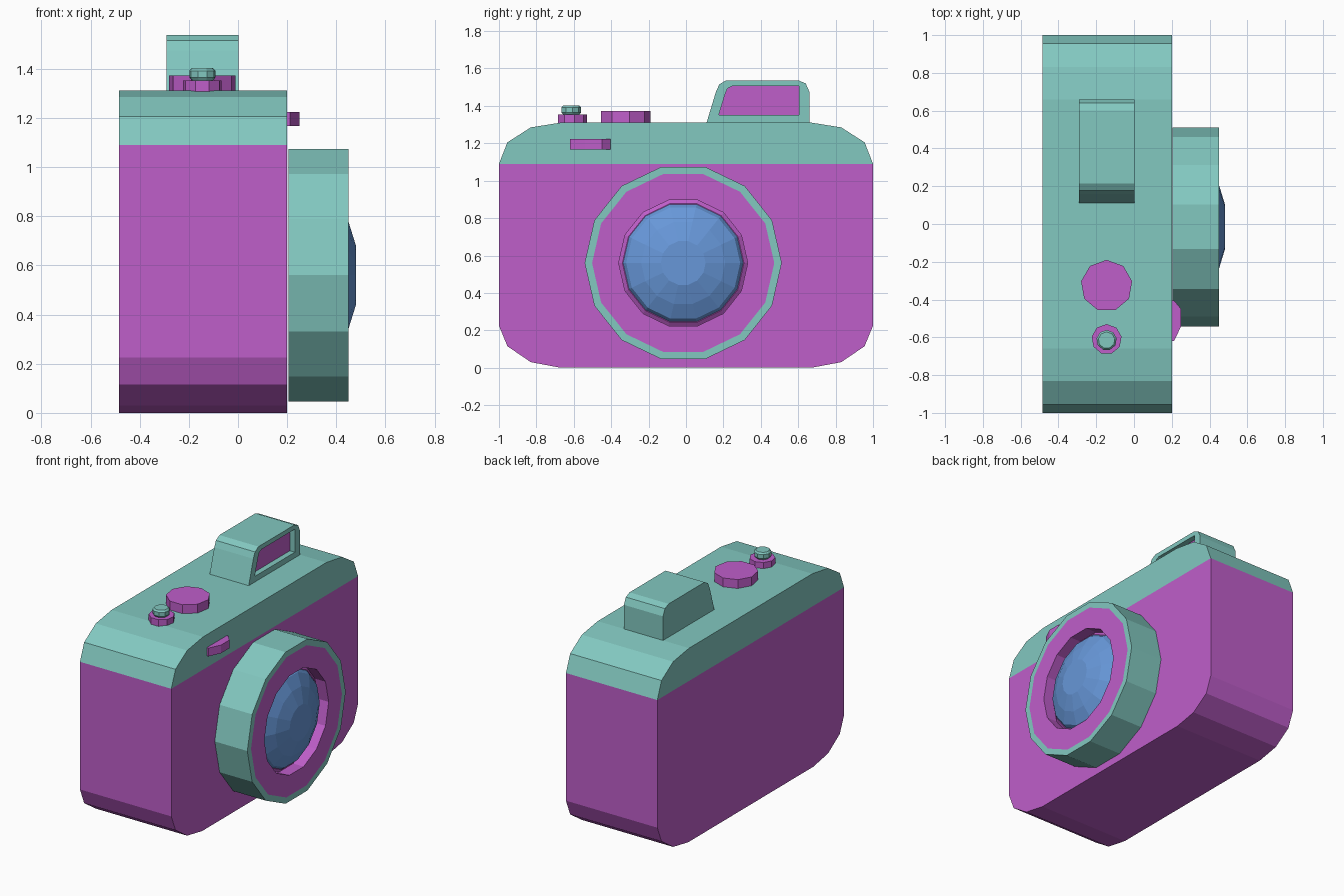
import bpy, bmesh, math
from mathutils import Vector

cube = bpy.data.objects.get("Cube")
if cube:
    bpy.data.objects.remove(cube, do_unlink=True)


def make_material(name, rgb):
    mat = bpy.data.materials.new(name)
    mat.use_nodes = True
    color = (*rgb, 1)
    mat.diffuse_color = color
    mat.node_tree.nodes["Principled BSDF"].inputs["Base Color"].default_value = color
    return mat


TEAL, MAGENTA, BLUE = 0, 1, 2
materials = [
    make_material("teal", (0.225, 0.58, 0.53)),
    make_material("magenta", (0.52, 0.112, 0.59)),
    make_material("lens blue", (0.135, 0.31, 0.69)),
]


def loft(name, rings, bands, caps):
    """Join matching rings with quads and close both ends."""
    bm = bmesh.new()
    loops = [[bm.verts.new(p) for p in ring] for ring in rings]
    n = len(loops[0])
    for a, b, mat in zip(loops, loops[1:], bands):
        for i in range(n):
            j = (i + 1) % n
            bm.faces.new((a[i], a[j], b[j], b[i])).material_index = mat
    bm.faces.new(loops[0][::-1]).material_index = caps[0]
    bm.faces.new(loops[-1]).material_index = caps[1]
    bmesh.ops.recalc_face_normals(bm, faces=bm.faces)
    mesh = bpy.data.meshes.new(name)
    bm.to_mesh(mesh)
    bm.free()
    for mat in materials:
        mesh.materials.append(mat)
    obj = bpy.data.objects.new(name, mesh)
    bpy.context.collection.objects.link(obj)
    return obj


def side_ring(x, profile):
    return [Vector((x, y, z)) for y, z in profile]


def circle(radius, sides, phase=0):
    return [(radius * math.cos(phase + math.tau * i / sides),
             radius * math.sin(phase + math.tau * i / sides)) for i in range(sides)]


def lens_part(name, steps, bands, caps):
    """Turned part around the lens axis; steps are (x, radius)."""
    rings = [side_ring(x, [(y - 0.015, z + 0.56) for y, z in circle(r, 14)])
             for x, r in steps]
    return loft(name, rings, bands, caps)


def knob(name, x, y, steps, mat):
    """Nine-sided upright part; steps are (z, radius)."""
    rings = [[(x + u, y + v, z) for u, v in circle(r, 9, math.pi / 2)]
             for z, r in steps]
    return loft(name, rings, [mat] * (len(steps) - 1), (mat, mat))


# Body with chamfered corners, split into a lower case and a top cover
half = [(0.67, 0), (0.83, 0.03), (0.955, 0.115), (1, 0.225),
        (1, 1.09), (0.955, 1.205), (0.83, 1.285), (0.66, 1.312)]
outline = half + [(-y, z) for y, z in reversed(half)]
body = loft("camera_body", [side_ring(-0.485, outline), side_ring(0.2, outline)],
            [MAGENTA], (MAGENTA, MAGENTA))
bm = bmesh.new()
bm.from_mesh(body.data)
bmesh.ops.bisect_plane(bm, geom=bm.verts[:] + bm.edges[:] + bm.faces[:], dist=0.001,
                       plane_co=(0, 0, 1.09), plane_no=(0, 0, 1))
for face in bm.faces:
    face.material_index = TEAL if face.calc_center_median().z > 1.09 else MAGENTA
bm.to_mesh(body.data)
bm.free()

# Lens barrel with a coloured front ring and a recessed centre
lens_part("lens_barrel",
          [(0.205, 0.527), (0.449, 0.527), (0.449, 0.487), (0.449, 0.345),
           (0.37, 0.345), (0.385, 0.325)],
          [TEAL, TEAL, MAGENTA, MAGENTA, MAGENTA], (TEAL, MAGENTA))

# Faceted glass dome
lens_part("lens_glass",
          [(0.375, 0.328), (0.41, 0.305), (0.449, 0.225), (0.481, 0.12)],
          [BLUE] * 3, (BLUE, BLUE))

# Viewfinder hump with a recessed front window
hump = [(0.11, 1.31), (0.16, 1.475), (0.178, 1.515), (0.215, 1.537),
        (0.60, 1.537), (0.64, 1.52), (0.66, 1.475), (0.66, 1.31)]
window = [(0.175, 1.35), (0.21, 1.465), (0.222, 1.493), (0.248, 1.506),
          (0.57, 1.506), (0.605, 1.506), (0.605, 1.47), (0.605, 1.35)]
loft("viewfinder",
     [side_ring(-0.29, hump), side_ring(0.003, hump),
      side_ring(0.003, window), side_ring(-0.035, window)],
     [TEAL, TEAL, TEAL], (TEAL, MAGENTA))

# Top controls
knob("dial", -0.145, -0.327, [(1.305, 0.137), (1.372, 0.137)], MAGENTA)
knob("shutter_base", -0.145, -0.61, [(1.305, 0.08), (1.353, 0.08)], MAGENTA)
knob("shutter_button", -0.145, -0.615,
     [(1.35, 0.042), (1.365, 0.054), (1.392, 0.054), (1.403, 0.044)], TEAL)

# Small bevelled sensor on the front
plan = [(0.19, -0.405), (0.212, -0.405), (0.25, -0.45),
        (0.25, -0.54), (0.212, -0.62), (0.19, -0.62)]
loft("front_sensor", [[(x, y, z) for x, y in plan] for z in (1.168, 1.224)],
     [MAGENTA], (MAGENTA, MAGENTA))
